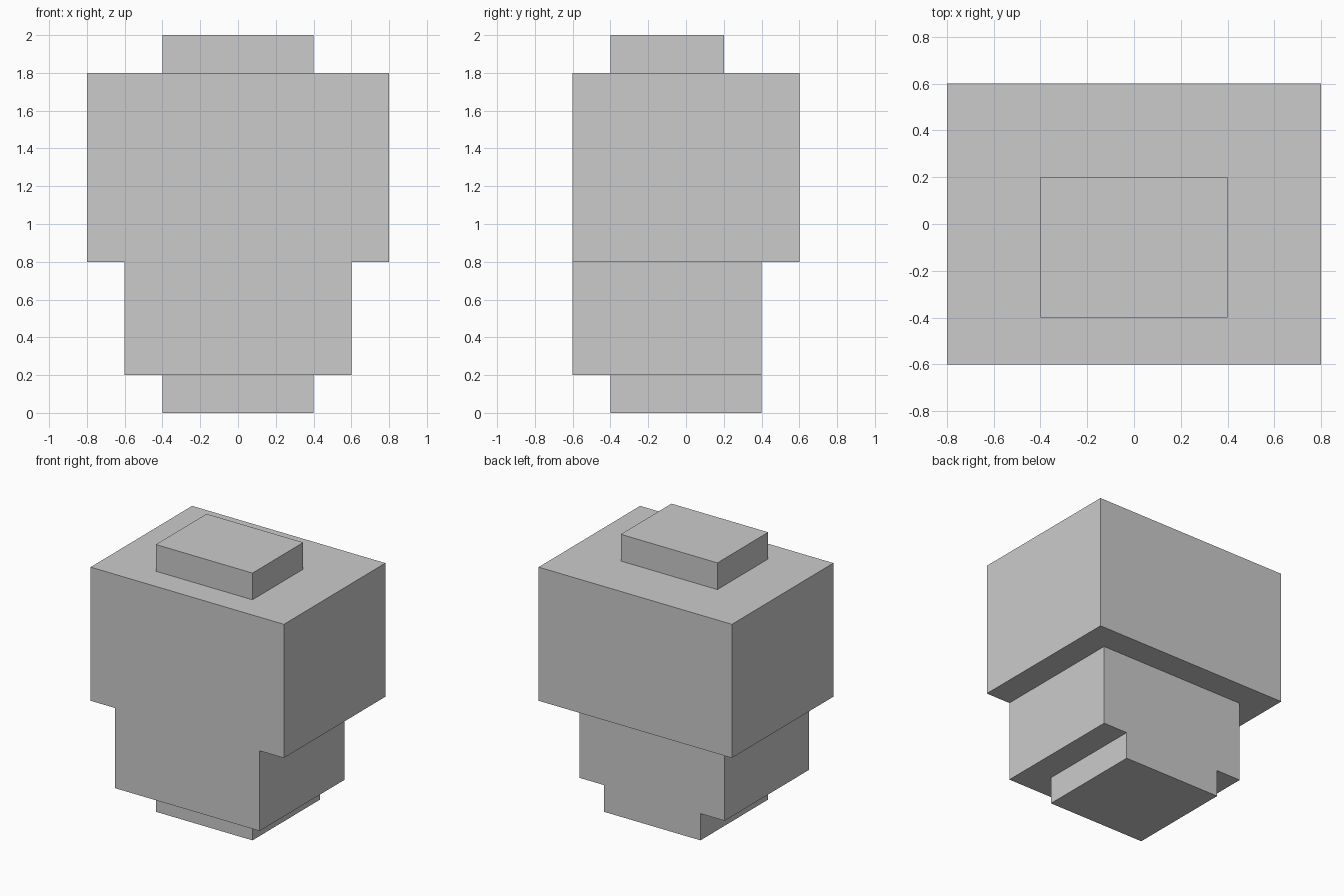
import bpy

if "Cube" in bpy.data.objects:
    bpy.data.objects.remove(bpy.data.objects["Cube"])


def box(name, x_half, y_min, y_max, z_min, z_max):
    """Flat-faced block, symmetric in x, given by its limits."""
    bpy.ops.mesh.primitive_cube_add(
        size=1, location=(0, (y_min + y_max) / 2, (z_min + z_max) / 2))
    obj = bpy.context.object
    obj.name = name
    obj.scale = (2 * x_half, y_max - y_min, z_max - z_min)
    bpy.ops.object.transform_apply(location=False, rotation=False, scale=True)
    return obj


# Stacked blocks, from the ground up
box("base_block", 0.4, -0.4, 0.4, 0.0, 0.2)
box("lower_body", 0.6, -0.6, 0.4, 0.2, 0.8)
box("upper_body", 0.8, -0.6, 0.6, 0.8, 1.8)
box("top_cap", 0.4, -0.4, 0.2, 1.8, 2.0)
